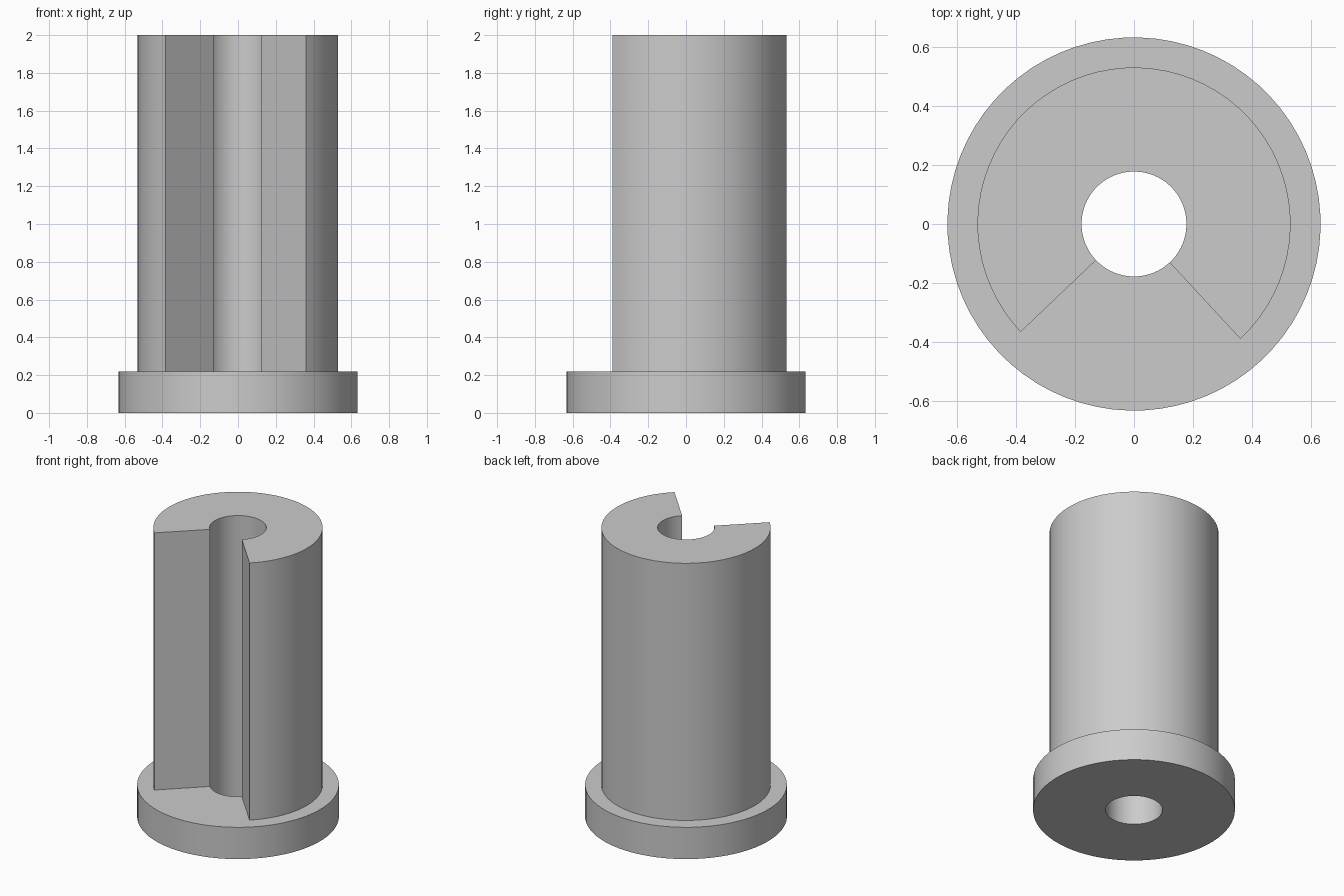
import bpy, bmesh, math

cube = bpy.data.objects.get("Cube")
if cube:
    bpy.data.objects.remove(cube, do_unlink=True)

BORE, SLEEVE, FLANGE = 0.178, 0.531, 0.633
FLANGE_TOP, TOP = 0.22, 2.0
ARC_START, ARC_END = math.radians(-47.2), math.radians(223.6)
ARC_STEPS, GAP_STEPS = 54, 18

# Angles around the axis: solid sleeve first, then the open slot
arc = ARC_END - ARC_START
angles = [ARC_START + arc * i / ARC_STEPS for i in range(ARC_STEPS)]
angles += [ARC_END + (math.tau - arc) * i / GAP_STEPS for i in range(GAP_STEPS)]
count = len(angles)

bm = bmesh.new()


def ring(radius, z):
    return [bm.verts.new((radius * math.cos(a), radius * math.sin(a), z)) for a in angles]


def band(lower, upper, steps=count):
    for i in range(steps):
        j = (i + 1) % count
        bm.faces.new((lower[i], lower[j], upper[j], upper[i]))


bore_low, bore_mid, bore_top = (ring(BORE, z) for z in (0, FLANGE_TOP, TOP))
rim_low, rim_top = (ring(FLANGE, z) for z in (0, FLANGE_TOP))
foot, crown = (ring(SLEEVE, z) for z in (FLANGE_TOP, TOP))

# Flange with its bore
band(bore_low, rim_low)
band(rim_low, rim_top)
band(rim_top, foot)
band(bore_mid, bore_low)

# Slotted sleeve: outer wall, top face and bore
band(foot, crown, ARC_STEPS)
band(crown, bore_top, ARC_STEPS)
band(bore_top, bore_mid, ARC_STEPS)

# Slot floor and its two side walls
for i in range(ARC_STEPS, count):
    j = (i + 1) % count
    bm.faces.new((foot[i], foot[j], bore_mid[j], bore_mid[i]))
for i in (0, ARC_STEPS):
    bm.faces.new((bore_mid[i], foot[i], crown[i], bore_top[i]))

# Remove ring points left unused across the slot
bmesh.ops.delete(bm, geom=[v for v in bm.verts if not v.link_faces], context='VERTS')
bmesh.ops.recalc_face_normals(bm, faces=bm.faces[:])
mesh = bpy.data.meshes.new("slotted_bushing")
bm.to_mesh(mesh)
bm.free()

bushing = bpy.data.objects.new("slotted_bushing", mesh)
bpy.context.collection.objects.link(bushing)

grey = bpy.data.materials.new("light_grey")
grey.use_nodes = True
colour = (0.6, 0.6, 0.6, 1)
grey.diffuse_color = colour
grey.node_tree.nodes["Principled BSDF"].inputs["Base Color"].default_value = colour
mesh.materials.append(grey)

bpy.ops.object.select_all(action='DESELECT')
bushing.select_set(True)
bpy.context.view_layer.objects.active = bushing
bpy.ops.object.shade_smooth_by_angle(angle=math.radians(30))
